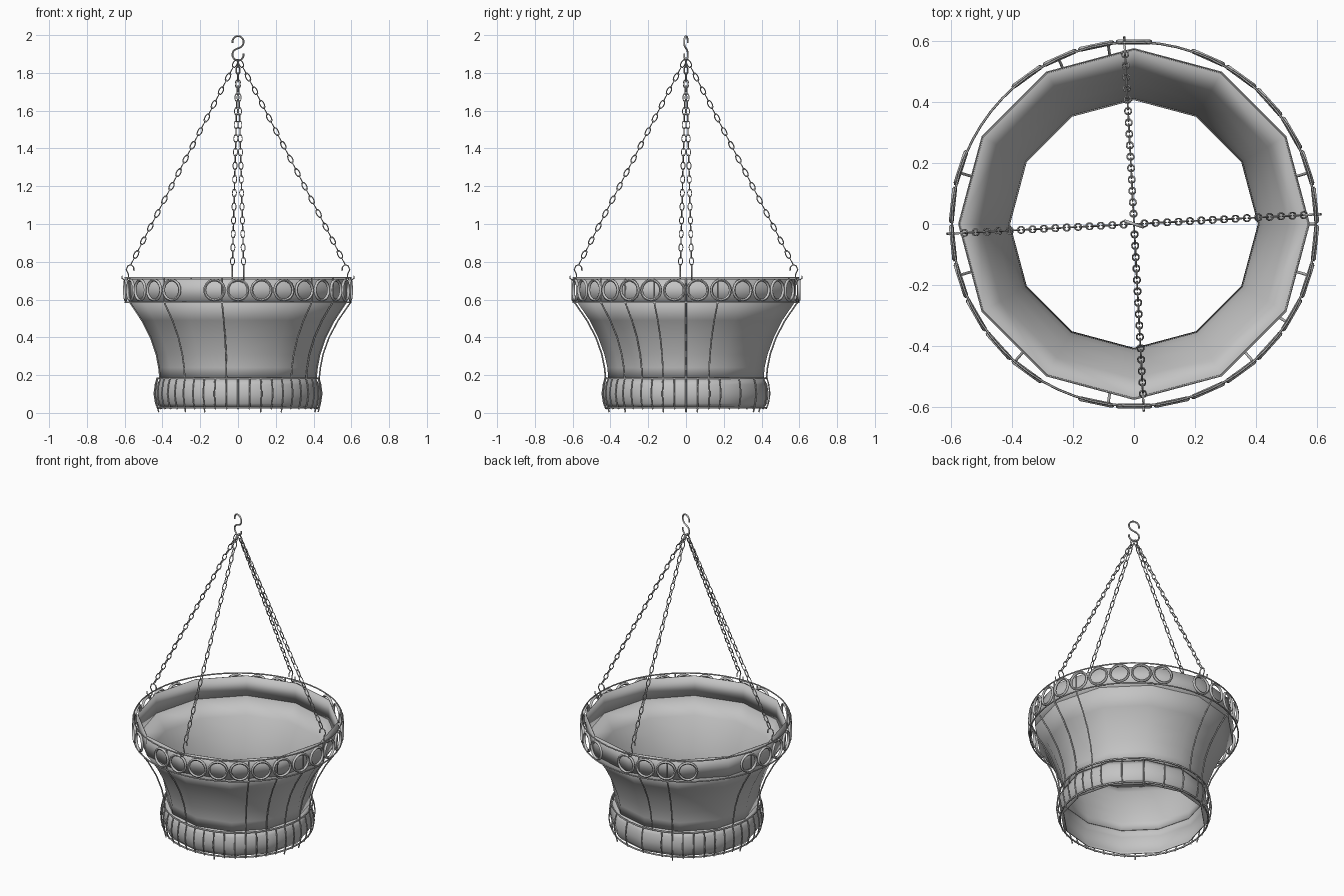
import bpy, bmesh, math
from mathutils import Vector, Matrix

if "Cube" in bpy.data.objects:
    bpy.data.objects.remove(bpy.data.objects["Cube"])


def material(name, value):
    m = bpy.data.materials.new(name)
    m.diffuse_color = (value, value, value, 1)
    m.use_nodes = True
    m.node_tree.nodes["Principled BSDF"].inputs["Base Color"].default_value = m.diffuse_color
    return m


GREY = material("metal_grey", 0.55)
STEP = math.tau / 44


def polar(r, a, z):
    return Vector((r * math.cos(a), r * math.sin(a), z))


def smooth(obj, angle):
    bpy.ops.object.select_all(action='DESELECT')
    obj.select_set(True)
    bpy.context.view_layer.objects.active = obj
    bpy.ops.object.shade_smooth_by_angle(angle=math.radians(angle))


def wire(name, paths, radius, cyclic=False, sides=1):
    """Round wire along each path, joined into one mesh object."""
    cu = bpy.data.curves.new(name, 'CURVE')
    cu.dimensions = '3D'
    cu.bevel_depth = radius
    cu.bevel_resolution = sides
    cu.use_fill_caps = True
    for pts in paths:
        sp = cu.splines.new('POLY')
        sp.points.add(len(pts) - 1)
        for p, co in zip(sp.points, pts):
            p.co = (*co, 1)
        sp.use_cyclic_u = cyclic
    tmp = bpy.data.objects.new(name + "_path", cu)
    bpy.context.collection.objects.link(tmp)
    bpy.context.view_layer.update()
    mesh = bpy.data.meshes.new_from_object(
        tmp.evaluated_get(bpy.context.evaluated_depsgraph_get()))
    bpy.data.objects.remove(tmp)
    obj = bpy.data.objects.new(name, mesh)
    bpy.context.collection.objects.link(obj)
    mesh.materials.clear()
    mesh.materials.append(GREY)
    smooth(obj, 60)
    return obj


def hoop(r, z, n=66):
    return [polar(r, math.tau * i / n, z) for i in range(n)]


def shell(name, profile, angle):
    """Thin twelve-sided wall from (radius, height) points."""
    bm = bmesh.new()
    rows = [[bm.verts.new(polar(r, math.tau * i / 12, z)) for i in range(12)] for r, z in profile]
    for lo, hi in zip(rows, rows[1:]):
        for i in range(12):
            j = (i + 1) % 12
            bm.faces.new((lo[i], lo[j], hi[j], hi[i]))
    me = bpy.data.meshes.new(name)
    bm.to_mesh(me)
    bm.free()
    me.materials.append(GREY)
    obj = bpy.data.objects.new(name, me)
    bpy.context.collection.objects.link(obj)
    smooth(obj, angle)
    mod = obj.modifiers.new("thickness", 'SOLIDIFY')
    mod.thickness = 0.004
    mod.offset = -1


# Liner open at top and bottom: bowed foot, smooth flare, faceted rim band
shell("liner_foot", [(.41, .025), (.43, .05), (.438, .10), (.43, .15), (.412, .183)], 40)
shell("liner_flare", [(.412, .183), (.416, .24), (.432, .31), (.465, .40),
                      (.51, .49), (.575, .585)], 40)
shell("liner_band", [(.575, .585), (.578, .71)], 20)

# Rim and base hoops
wire("rim_hoops", [hoop(.598, .715), hoop(.598, .585)], .004, True)
wire("base_hoops", [hoop(.428, .183), hoop(.425, .028)], .005, True)

# Bowed base bars, sparser at the back right, a few reaching the ground
bar = [(.436, .05), (.444, .10), (.438, .15), (.428, .185)]
bars = [k for k in range(44) if not (3 <= k <= 12 and k % 2 == 0)]
wire("base_bars", [[polar(.424, k * STEP, .004 if k % 7 == 0 else .02)] +
                   [polar(r, k * STEP, z) for r, z in bar] for k in bars], .004)

# Flared side stays
stay = [(.43, .183), (.436, .24), (.45, .31), (.482, .40), (.53, .49), (.596, .585), (.598, .715)]
stays = [0, 2, 12, 14, 20, 24, 28, 32, 38, 40, 42]
wire("side_stays", [[polar(r, k * STEP, z) for r, z in stay] for k in stays], .0045)

# Decorative rim rings, with a few gaps
rings = []
for k in range(30):
    deg = -90 + 12 * k
    if deg in (78, 138, 150, 246):
        continue
    a = math.radians(deg)
    centre, side = polar(.598, a, .65), Vector((-math.sin(a), math.cos(a), 0))
    rings.append([centre + side * .053 * math.cos(t) + Vector((0, 0, .053 * math.sin(t)))
                  for t in (math.tau * i / 20 for i in range(20))])
wire("rim_rings", rings, .008, True)

# Four chains with end clips hooked over the rim
links, clips = [], []
clip = [(.552, .752), (.553, .772), (.568, .785), (.585, .778), (.592, .758), (.582, .738),
        (.580, .718), (.588, .704), (.602, .703), (.614, .712), (.616, .726)]
COUNT = 30
for c in range(4):
    a = math.radians(3 + 90 * c)
    top, end = polar(.006, a, 1.868), polar(.568, a, .785)
    d = (end - top).normalized()
    flat = Vector((-math.sin(a), math.cos(a), 0))
    up = d.cross(flat)
    for i in range(COUNT):
        mid = top.lerp(end, (i + .5) / COUNT)
        w = flat if i % 2 else up
        links.append([mid + d * .024 * math.cos(t) + w * .011 * math.sin(t)
                      for t in (math.tau * j / 10 for j in range(10))])
    clips.append([polar(r, a, z) for r, z in clip])
wire("chain_links", links, .003, True, 0)
wire("chain_clips", clips, .0035)

# Double-ended top hook
R = .0315
turn = Matrix.Rotation(math.radians(-18), 3, 'Z')
hook = []
for i in range(13):
    t = math.radians(190 - 260 * i / 12)
    hook.append(turn @ Vector((R * math.cos(t), 0, 1.9635 + R * math.sin(t))))
for i in range(13):
    t = math.radians(110 + 260 * i / 12)
    hook.append(turn @ Vector((R * math.cos(t), 0, 1.8965 + R * math.sin(t))))
wire("top_hook", [hook], .005)
